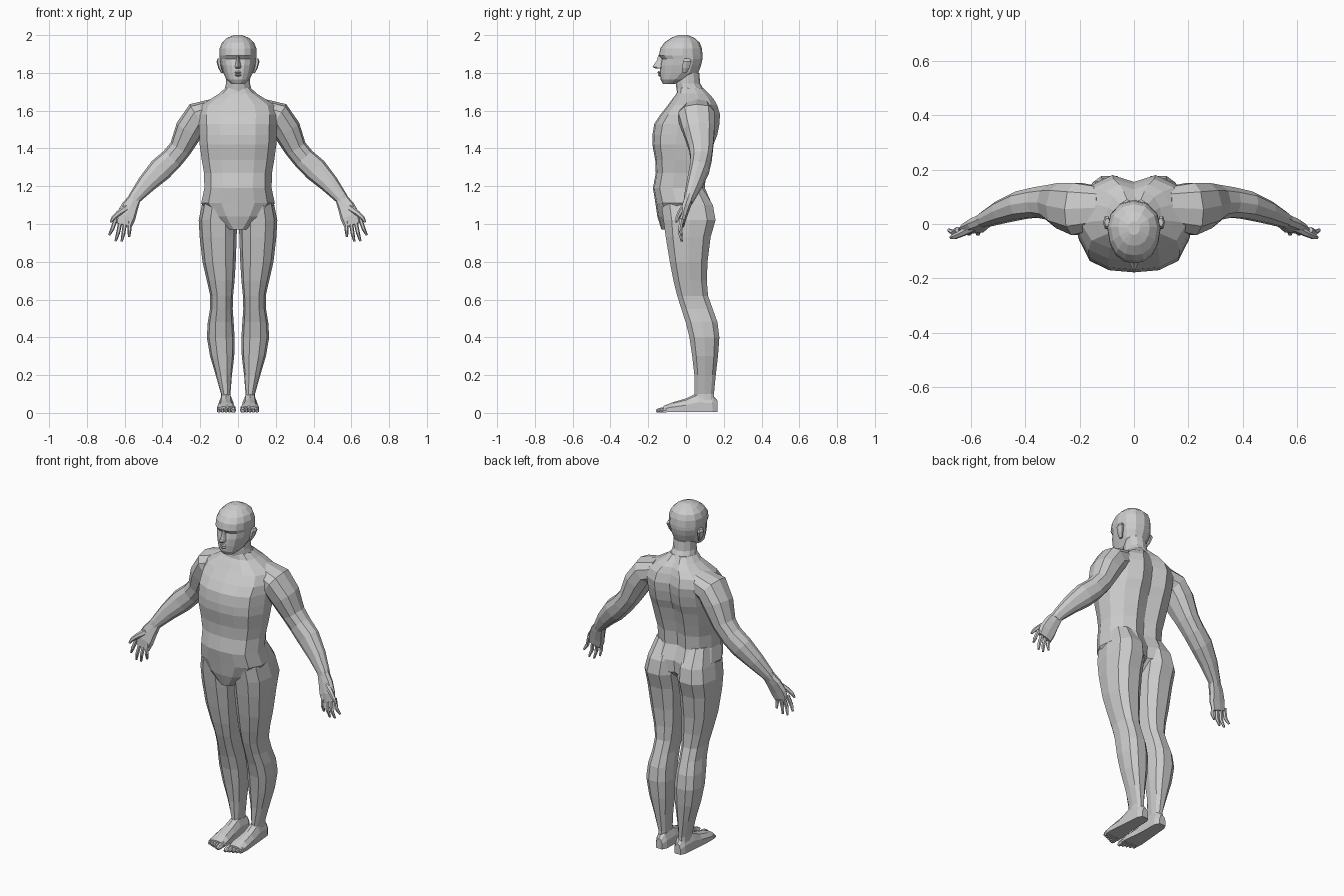
import bpy, bmesh, math
from mathutils import Vector


def ngon(n, power=1.0):
    pts = []
    for i in range(n):
        c, s = math.cos(math.tau * i / n), math.sin(math.tau * i / n)
        pts.append((math.copysign(abs(c) ** power, c), math.copysign(abs(s) ** power, s)))
    return pts


def symmetric(half):
    # Half section from front centre to back centre, closed by reflection
    return half + [(-x, y) for x, y in reversed(half[1:-1])]


def loft(name, rings, mirror=False):
    bm = bmesh.new()
    loops = [[bm.verts.new(p) for p in r] for r in rings]
    n = len(loops[0])
    for a, b in zip(loops, loops[1:]):
        for i in range(n):
            j = (i + 1) % n
            bm.faces.new((a[i], a[j], b[j], b[i]))
    bm.faces.new(loops[0])
    bm.faces.new(loops[-1])
    bmesh.ops.recalc_face_normals(bm, faces=bm.faces)
    me = bpy.data.meshes.new(name)
    bm.to_mesh(me)
    bm.free()
    ob = bpy.data.objects.new(name, me)
    bpy.context.collection.objects.link(ob)
    if mirror:
        ob.modifiers.new("mirror", 'MIRROR').use_mirror_merge = False
    return ob


def slices(name, rows, section, mirror=False):
    # Rows: z, x min, x max, y front, y back
    loft(name, [[((x0 + x1) / 2 + u * (x1 - x0) / 2, (y0 + y1) / 2 + v * (y1 - y0) / 2, z)
                 for u, v in section] for z, x0, x1, y0, y1 in rows], mirror)


def tube(name, rows, section, ref=(0, 1, 0), mirror=True):
    # Rows: x, y, z, half width, half depth; rings follow the path
    pts = [Vector(r[:3]) for r in rows]
    rings = []
    for i, r in enumerate(rows):
        t = (pts[min(i + 1, len(pts) - 1)] - pts[max(i - 1, 0)]).normalized()
        u = t.cross(Vector(ref)).normalized()
        v = u.cross(t)
        rings.append([pts[i] + u * r[3] * a + v * r[4] * b for a, b in section])
    loft(name, rings, mirror)


# Torso with spine groove
body = symmetric([(0, -1), (.45, -.95), (.8, -.74), (1, -.25), (.96, .3), (.75, .76), (.38, 1), (0, .84)])
torso = [(1.72, .068, -.045, .09), (1.69, .10, -.05, .12), (1.665, .14, -.07, .145),
         (1.63, .195, -.095, .165), (1.58, .21, -.135, .18), (1.53, .207, -.168, .177),
         (1.47, .205, -.178, .165), (1.42, .203, -.178, .145), (1.34, .192, -.163, .122), (1.27, .18, -.16, .105),
         (1.19, .178, -.175, .1), (1.11, .195, -.162, .135), (1.04, .14, -.152, .13),
         (.97, .05, -.13, .05)]
slices("torso", [(z, -w, w, f, b) for z, w, f, b in torso], body)

# Neck
slices("neck", [(1.8, -.062, .062, -.05, .07), (1.745, -.063, .063, -.055, .075),
                (1.7, -.075, .075, -.048, .1), (1.66, -.1, .1, -.05, .12)], ngon(12))

# Head
skull = symmetric([(0, -1), (.36, -.95), (.68, -.75), (.9, -.4), (1, .1), (.88, .55), (.5, .9), (0, 1)])
head = [(1.742, .035, -.122, -.06), (1.765, .062, -.135, .01), (1.80, .078, -.138, .065),
        (1.84, .09, -.136, .08), (1.873, .096, -.128, .087), (1.892, .098, -.144, .088),
        (1.93, .097, -.136, .084), (1.96, .085, -.115, .073), (1.985, .058, -.08, .045),
        (2.0, .022, -.04, .01)]
slices("head", [(z, -w, w, f, b) for z, w, f, b in head], skull)

# Facial features
wedge = [(-1, 1), (-.5, -.4), (0, -1), (.5, -.4), (1, 1)]
slices("nose", [(1.895, -.012, .012, -.146, -.11), (1.865, -.014, .014, -.155, -.11),
                (1.832, -.022, .022, -.178, -.11), (1.822, -.02, .02, -.158, -.11)], wedge)
for name, z, y in (("upper_lip", 1.802, -.153), ("lower_lip", 1.788, -.149)):
    slices(name, [(z - .007, -.02, .02, y + .008, -.11), (z, -.032, .032, y, -.11),
                  (z + .007, -.022, .022, y + .006, -.11)], wedge)
slices("ear", [(1.80, .078, .09, -.02, .005), (1.825, .085, .104, -.022, .02),
               (1.86, .088, .114, -.02, .032), (1.875, .088, .108, -.01, .022)], ngon(6), True)

# Legs
leg = [(1.2, .02, .165, -.1, .085), (1.1, .006, .192, -.135, .148), (1.02, .005, .208, -.125, .162),
       (.93, .007, .203, -.112, .135), (.8, .012, .188, -.09, .118), (.7, .018, .165, -.07, .114),
       (.62, .026, .147, -.05, .12), (.55, .028, .148, -.028, .145), (.48, .023, .16, -.005, .17),
       (.4, .018, .165, .015, .18), (.3, .02, .148, .03, .172), (.2, .032, .118, .042, .16),
       (.1, .04, .09, .044, .15), (.04, .036, .094, .04, .155)]
slices("leg", leg, ngon(10, .8), True)

# Feet and toes
arch = [(-1, 0), (-1, .5), (-.6, .88), (0, 1), (.6, .88), (1, .5), (1, 0)]
foot = [(.166, .06, .02, .06), (.14, .06, .034, .09), (.06, .063, .038, .1), (0, .064, .042, .07),
        (-.07, .062, .05, .05), (-.12, .06, .048, .03)]
loft("foot", [[(x + u * w, y, .006 + v * h) for u, v in arch] for y, x, w, h in foot], True)
for i in range(5):
    x, r, tip = .025 + .019 * i, (.015 if i == 0 else .01), -.158 + .008 * i
    tube("toe", [(x, -.10, .018, r, .016), (x, tip + .015, .014, r, .014), (x, tip, .01, r * .6, .008)],
         ngon(6), (0, 0, 1))

# Arms
arm = [(.12, .06, 1.6, .065, .08), (.21, .055, 1.572, .077, .1), (.257, .068, 1.5, .076, .088),
       (.305, .08, 1.40, .06, .066), (.35, .08, 1.345, .06, .058), (.412, .07, 1.287, .064, .053),
       (.485, .045, 1.212, .05, .043), (.545, .018, 1.14, .035, .03), (.56, .01, 1.115, .033, .024)]
tube("arm", arm, ngon(10, .85))

# Hands
tube("palm", [(.547, .015, 1.135, .033, .025), (.573, 0, 1.09, .045, .023),
              (.593, -.015, 1.04, .052, .02), (.607, -.022, .995, .045, .014)], ngon(8, .7))
fingers = [(.648, 1.005, .682, .942), (.622, .995, .648, .91), (.597, .995, .616, .908), (.572, 1.005, .577, .932)]
for x0, z0, x1, z1 in fingers:
    xm, zm = (x0 + x1) / 2, (z0 + z1) / 2
    tube("finger", [(x0, -.022, z0 + .02, .011, .012), (xm, -.032, zm, .0105, .011), (x1, -.022, z1, .006, .006)], ngon(6))
tube("thumb", [(.59, -.012, 1.085, .02, .017), (.635, -.035, 1.055, .014, .013),
               (.66, -.046, 1.032, .011, .011), (.674, -.05, 1.01, .006, .006)], ngon(6))
